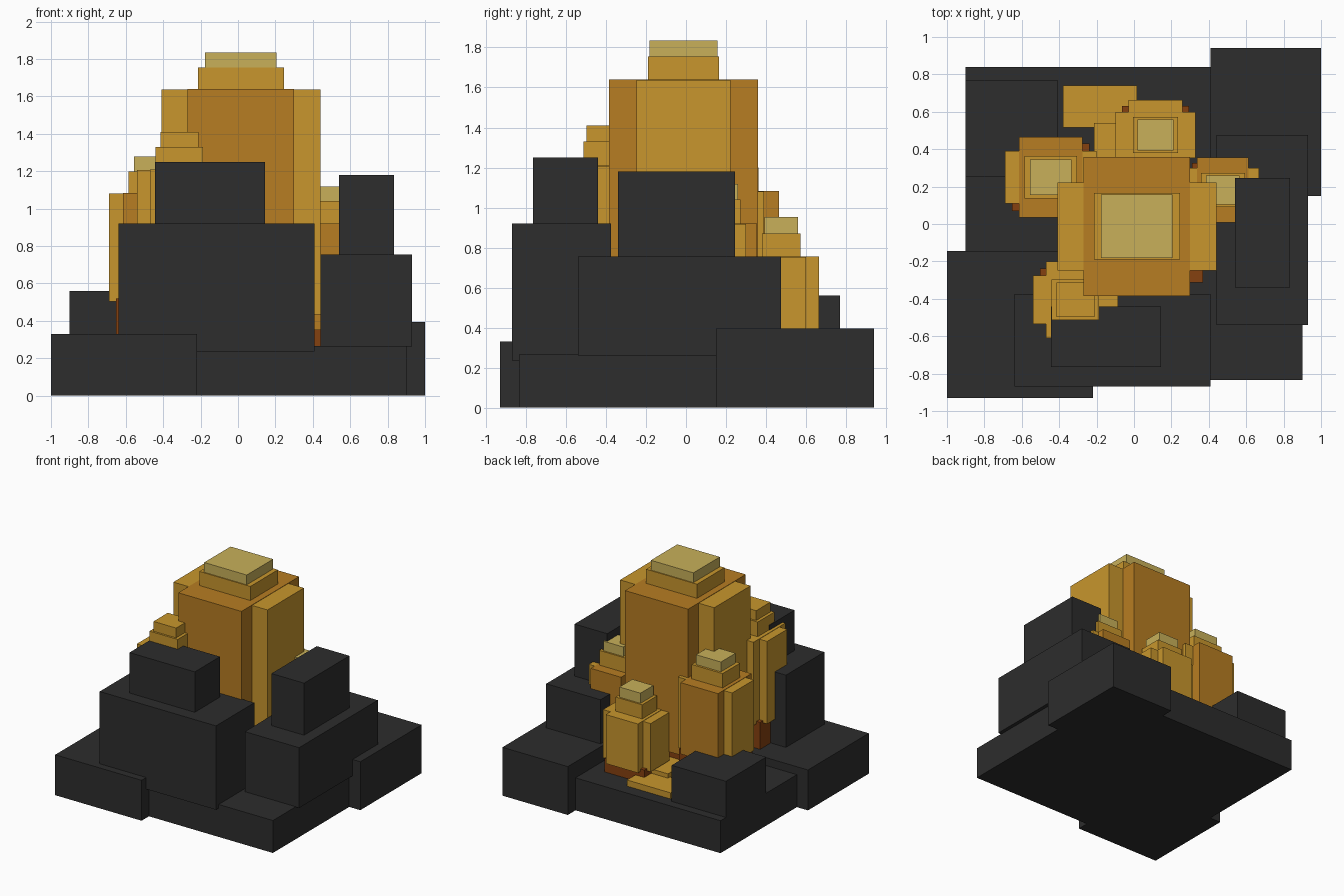
import bpy
import bmesh
from mathutils import Matrix, Vector

cube = bpy.data.objects.get("Cube")
if cube:
    bpy.data.objects.remove(cube, do_unlink=True)


def material(name, rgb):
    m = bpy.data.materials.new(name)
    m.use_nodes = True
    m.diffuse_color = (*rgb, 1)
    m.node_tree.nodes["Principled BSDF"].inputs["Base Color"].default_value = (*rgb, 1)
    return m


ROCK = material("dark_rock", (0.026, 0.026, 0.026))
AMBER = material("amber", (0.578, 0.305, 0.026))
DEEP = material("deep_amber", (0.474, 0.205, 0.016))
PALE = material("pale_gold", (0.578, 0.434, 0.102))
BROWN = material("burnt_brown", (0.235, 0.052, 0.005))


def box(name, mat, x0, x1, y0, y1, z0, z1):
    """Axis-aligned block given by its limits."""
    lo, hi = Vector((x0, y0, z0)), Vector((x1, y1, z1))
    bm = bmesh.new()
    bmesh.ops.create_cube(bm, size=1, matrix=Matrix.Diagonal((*(hi - lo), 1)))
    mesh = bpy.data.meshes.new(name)
    bm.to_mesh(mesh)
    bm.free()
    mesh.materials.append(mat)
    ob = bpy.data.objects.new(name, mesh)
    ob.location = (lo + hi) / 2
    bpy.context.collection.objects.link(ob)


def crystal(name, centre, deep, wide, root, cap, tip, heights, deep_mat, tip_mat):
    """Cross-shaped column on a brown root, with a stepped cap.
    Sizes are half-widths; heights are root bottom, root top, column, cap, tip."""
    z = heights
    layers = (
        ("root", BROWN, root, z[0], z[1] + 0.02),
        ("core", deep_mat, deep, z[1], z[2]),
        ("wings", AMBER, wide, z[1] + 0.003, z[2] - 0.003),
        ("cap", AMBER, cap, z[2] - 0.01, z[3]),
        ("tip", tip_mat, tip, z[3], z[4]),
    )
    cx, cy = centre
    for part, mat, (hx, hy), z0, z1 in layers:
        box(f"{name}_{part}", mat, cx - hx, cx + hx, cy - hy, cy + hy, z0, z1)


# Rock base and boulders
box("base_slab", ROCK, -0.90, 0.90, -0.835, 0.84, 0, 0.265)
box("front_corner_slab", ROCK, -1.0, -0.22, -0.93, -0.145, 0, 0.33)
box("back_corner_slab", ROCK, 0.41, 1.0, 0.15, 0.94, 0, 0.395)
box("back_boulder", ROCK, -0.90, -0.41, 0.25, 0.77, 0.2, 0.56)
box("front_boulder", ROCK, -0.64, 0.41, -0.87, -0.375, 0.235, 0.92)
box("front_boulder_top", ROCK, -0.445, 0.145, -0.765, -0.44, 0.9, 1.25)
box("side_boulder", ROCK, 0.44, 0.93, -0.54, 0.475, 0.262, 0.755)
box("side_boulder_top", ROCK, 0.54, 0.835, -0.34, 0.245, 0.74, 1.18)

# Amber flakes lying on the slab
box("flake_low", AMBER, -0.38, 0.015, 0.515, 0.74, 0.25, 0.315)
box("flake_high", AMBER, -0.215, 0.2, 0.25, 0.54, 0.25, 0.35)

# Crystals
crystal("main_crystal", (0.015, -0.013), (0.285, 0.372), (0.425, 0.235), (0.355, 0.30),
        (0.23, 0.178), (0.192, 0.17), (0.25, 0.43, 1.64, 1.755, 1.835), DEEP, PALE)
crystal("left_crystal", (-0.445, 0.25), (0.17, 0.215), (0.245, 0.14), (0.207, 0.18),
        (0.14, 0.113), (0.112, 0.095), (0.25, 0.50, 1.083, 1.20, 1.28), DEEP, PALE)
crystal("front_crystal", (-0.313, -0.405), (0.157, 0.205), (0.227, 0.13), (0.19, 0.167),
        (0.127, 0.108), (0.102, 0.092), (0.25, 0.53, 1.21, 1.33, 1.41), AMBER, AMBER)
crystal("back_crystal", (0.115, 0.476), (0.145, 0.188), (0.215, 0.123), (0.18, 0.155),
        (0.12, 0.097), (0.095, 0.083), (0.25, 0.355, 0.755, 0.87, 0.953), AMBER, PALE)
crystal("right_crystal", (0.475, 0.182), (0.137, 0.173), (0.193, 0.118), (0.165, 0.145),
        (0.118, 0.09), (0.09, 0.077), (0.25, 0.35, 0.92, 1.04, 1.118), DEEP, PALE)
